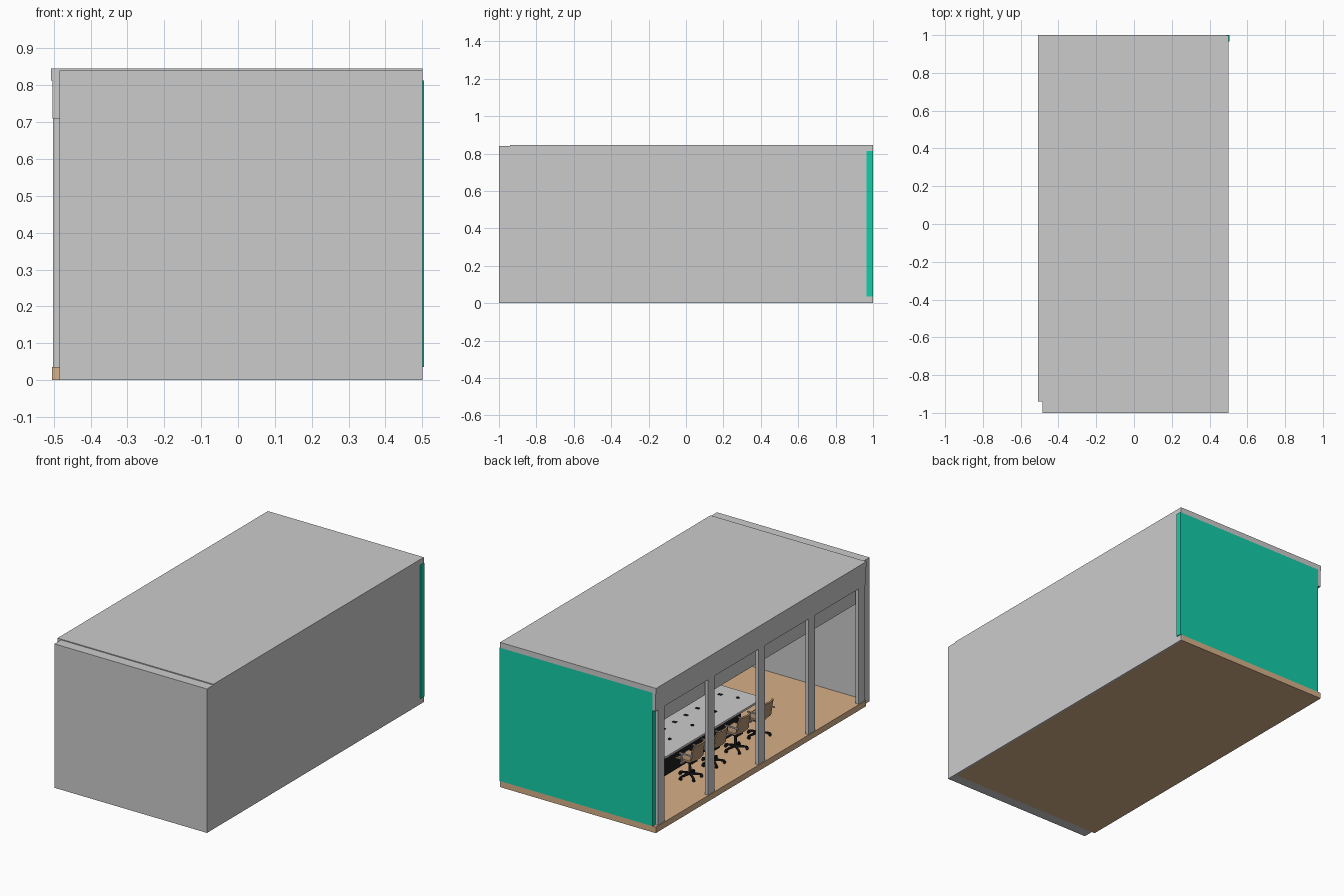
import bpy, bmesh, math
from mathutils import Matrix, Vector

if "Cube" in bpy.data.objects:
    bpy.data.objects.remove(bpy.data.objects["Cube"])


def material(name, rgb):
    m = bpy.data.materials.new(name)
    m.diffuse_color = (*rgb, 1)
    m.use_nodes = True
    m.node_tree.nodes["Principled BSDF"].inputs["Base Color"].default_value = m.diffuse_color
    return m


WOOD = material("wood", (0.68, 0.44, 0.25))
GREEN = material("green", (0.007, 0.62, 0.40))
BLACK = material("black", (0.012, 0.012, 0.012))
SHELL = material("chair_brown", (0.45, 0.29, 0.17))


def place(name, bm, mat=None, smooth=False):
    bmesh.ops.recalc_face_normals(bm, faces=bm.faces)
    me = bpy.data.meshes.new(name)
    bm.to_mesh(me)
    bm.free()
    if mat:
        me.materials.append(mat)
    ob = bpy.data.objects.new(name, me)
    bpy.context.collection.objects.link(ob)
    if smooth:
        me.shade_smooth()
        me.set_sharp_from_angle(angle=math.radians(35))
    return ob


def add_box(bm, lo, hi, rot=None):
    c = [(a + b) / 2 for a, b in zip(lo, hi)]
    s = [b - a for a, b in zip(lo, hi)]
    m = Matrix.Translation(c) @ Matrix.Diagonal((*s, 1))
    bmesh.ops.create_cube(bm, size=1, matrix=(rot @ m) if rot else m)


def box(name, lo, hi, mat=None):
    bm = bmesh.new()
    add_box(bm, lo, hi)
    return place(name, bm, mat)


def add_cyl(bm, r1, r2, depth, matrix, n=12):
    bmesh.ops.create_cone(bm, cap_ends=True, segments=n, radius1=r1, radius2=r2,
                          depth=depth, matrix=matrix)


def add_prism(bm, pts, vec):
    """Extrude a closed outline of 3D points along vec."""
    f = bm.faces.new([bm.verts.new(p) for p in pts])
    new = bmesh.ops.extrude_face_region(bm, geom=[f])["geom"]
    bmesh.ops.translate(bm, vec=vec, verts=[g for g in new if isinstance(g, bmesh.types.BMVert)])
    bm.normal_update()


# Room shell
box("floor", (-0.505, -0.94, 0), (0.49, 1, 0.035), WOOD)
box("front_wall", (-0.485, -1, 0), (0.5, -0.94, 0.84))
box("right_wall", (0.49, -0.94, 0), (0.5, 0.999, 0.845))
box("back_wall", (-0.485, 0.965, 0.035), (0.505, 1, 0.813), GREEN)
box("roof", (-0.507, -0.94, 0.813), (0.49, 1, 0.845))

# Open left side: outer header, inner bulkhead and posts
box("header", (-0.504, -0.94, 0.71), (-0.485, 1, 0.813))
box("inner_bulkhead", (-0.465, -0.94, 0.60), (-0.45, 0.965, 0.813))
for i in range(5):
    y = 0.945 - i * 0.4625
    box(f"post_{i + 1}", (-0.502, y - 0.03, 0.035), (-0.483, y + 0.03, 0.72))

# Conference table top with rounded corners
TX, Y0, Y1, R, TZ = 0.27, -0.33, 0.62, 0.06, 0.22
outline = []
for cx, cy, a0 in ((TX - R, Y1 - R, 0), (-TX + R, Y1 - R, 90),
                   (-TX + R, Y0 + R, 180), (TX - R, Y0 + R, 270)):
    for k in range(7):
        a = math.radians(a0 + k * 15)
        outline.append((cx + R * math.cos(a), cy + R * math.sin(a), TZ - 0.012))
bm = bmesh.new()
add_prism(bm, outline, (0, 0, 0.012))
place("table_top", bm, smooth=True)

# Dark table base
bm = bmesh.new()
for s in (-1, 1):
    add_box(bm, (s * 0.20 - 0.008, Y0 + 0.12, 0.06), (s * 0.20 + 0.008, Y1 - 0.06, TZ - 0.012))
for y in (Y0 + 0.12, 0.145, Y1 - 0.06):
    add_box(bm, (-0.19, y - 0.01, 0.035), (0.19, y + 0.01, TZ - 0.012))
place("table_base", bm, BLACK)

# Outlets and microphones on the table
bm = bmesh.new()
for s in (-1, 1):
    for i in range(8):
        y = -0.23 + i * 0.105
        add_box(bm, (s * 0.06 - 0.011, y - 0.008, TZ), (s * 0.06 + 0.011, y + 0.008, TZ + 0.003))
    for i in range(4):
        add_cyl(bm, 0.01, 0.008, 0.005, Matrix.Translation((s * 0.16, -0.25 + i * 0.21, TZ + 0.002)))
place("table_outlets", bm, BLACK)


# Chair parts, built facing +x with the floor at z = 0
def chair_shell():
    line = [(0.058, 0.103), (0.045, 0.113), (0, 0.11), (-0.035, 0.109), (-0.053, 0.118),
            (-0.060, 0.14), (-0.066, 0.18), (-0.078, 0.218)]
    bm = bmesh.new()
    rows = []
    for j in range(9):
        t = j / 4 - 1
        row = []
        for i, (x, z) in enumerate(line):
            w = 0.056 * (0.85 if i in (0, len(line) - 1) else 1)
            curl = 0.012 * t * t
            back = min(1, max(0, (i - 3) / 2))
            row.append(bm.verts.new((x + curl * back, w * t, z + curl * (1 - back) * 0.5)))
        rows.append(row)
    for a, b in zip(rows, rows[1:]):
        for i in range(len(line) - 1):
            bm.faces.new((a[i], a[i + 1], b[i + 1], b[i]))
    bmesh.ops.recalc_face_normals(bm, faces=bm.faces)
    bmesh.ops.solidify(bm, geom=bm.faces[:], thickness=0.009)
    return place("chair_shell", bm, SHELL, True)


def chair_base():
    bm = bmesh.new()
    add_cyl(bm, 0.008, 0.006, 0.085, Matrix.Translation((0, 0, 0.063)))
    add_box(bm, (-0.03, -0.025, 0.092), (0.03, 0.025, 0.104))
    for k in range(5):
        rot = Matrix.Rotation(math.radians(72 * k), 4, 'Z')
        leg = [(0, -0.005, 0.018), (0.066, -0.005, 0.014), (0.066, -0.005, 0.020), (0, -0.005, 0.032)]
        add_prism(bm, [rot @ Vector(p) for p in leg], rot @ Vector((0, 0.01, 0)))
        add_cyl(bm, 0.008, 0.008, 0.012,
                rot @ Matrix.Translation((0.062, 0, 0.008)) @ Matrix.Rotation(math.pi / 2, 4, 'X'), 10)
    return place("chair_base", bm, BLACK, True)


def chair_arms():
    bm = bmesh.new()
    for s in (-1, 1):
        y0, y1 = sorted((s * 0.058, s * 0.066))
        add_box(bm, (-0.062, y0, 0.157), (0.025, y1, 0.164))
        add_box(bm, (0.008, y0, 0.108), (0.016, y1, 0.157))
        add_box(bm, (0.006, min(s * 0.03, s * 0.066), 0.100), (0.018, max(s * 0.03, s * 0.066), 0.108))
    return place("chair_arms", bm)


# Four chairs on each long side of the table, facing it
parts = [chair_shell(), chair_base(), chair_arms()]
spots = [(s * 0.295, 0.385 - i * 0.21, 0 if s < 0 else math.pi) for s in (-1, 1) for i in range(4)]
for n, (x, y, turn) in enumerate(spots):
    for part in parts:
        ob = part if n == 0 else part.copy()
        if n:
            bpy.context.collection.objects.link(ob)
        ob.location = (x, y, 0.035)
        ob.rotation_euler = (0, 0, turn)
